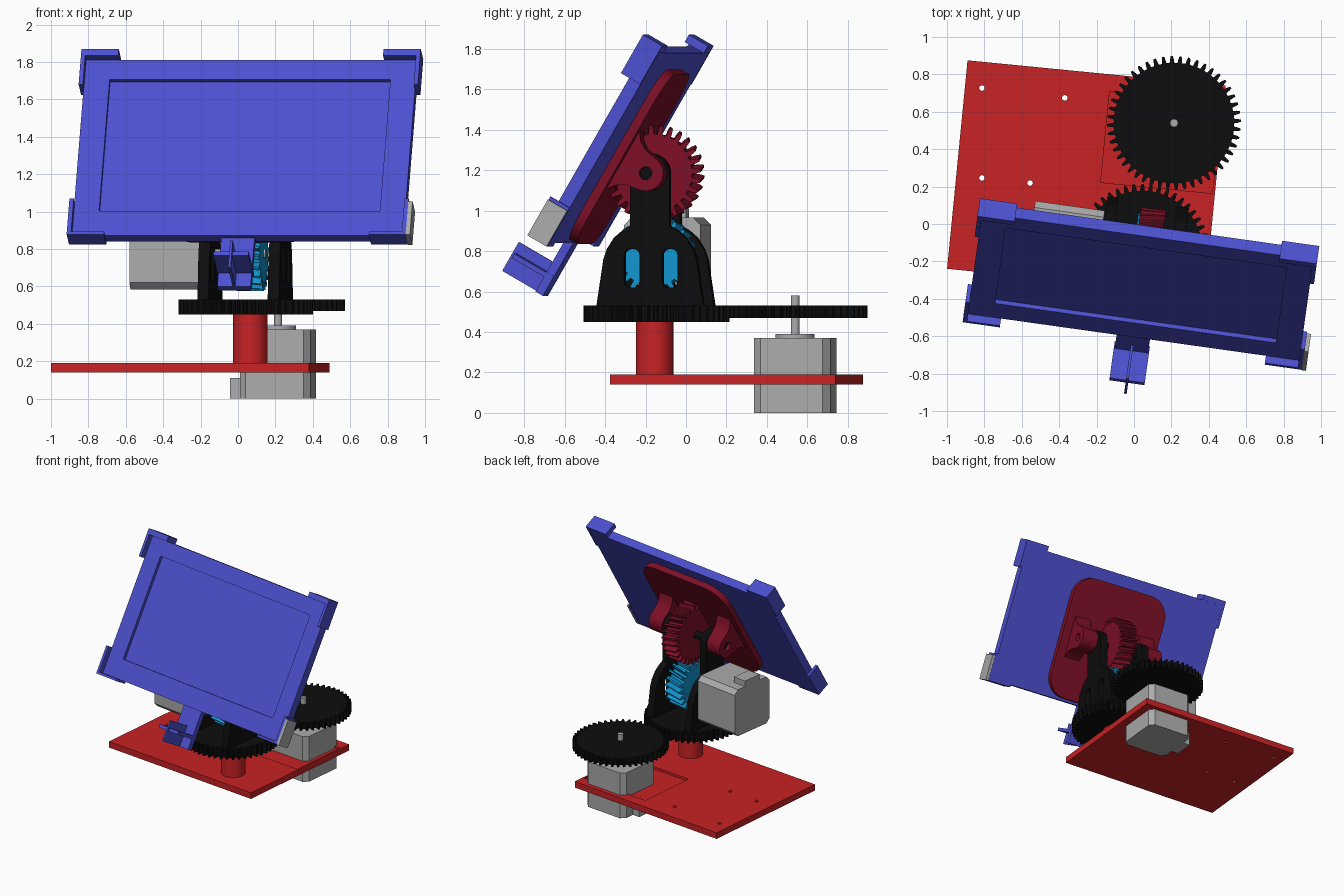
import bpy, bmesh
from math import sin, cos, pi, radians
from mathutils import Matrix, Vector

if "Cube" in bpy.data.objects:
    bpy.data.objects.remove(bpy.data.objects["Cube"])


def material(name, rgb):
    m = bpy.data.materials.new(name)
    m.diffuse_color = (*rgb, 1)
    m.use_nodes = True
    m.node_tree.nodes["Principled BSDF"].inputs["Base Color"].default_value = m.diffuse_color
    return m


BLUE = material("blue", (0.072, 0.08, 0.62))
RED = material("red", (0.58, 0.016, 0.018))
CRIMSON = material("crimson", (0.21, 0.005, 0.02))
BLACK = material("black", (0.004, 0.004, 0.004))
GREY = material("grey", (0.41, 0.41, 0.41))
CYAN = material("cyan", (0.006, 0.30, 0.62))

# Frames: base yaw, head yaw, tilted screen (y = towards back, z = up the screen)
BASE = Matrix.Translation((-0.255, 0.25, 0)) @ Matrix.Rotation(radians(-5.6), 4, 'Z')
MOTOR = Matrix.Translation((0.214, 0.54, 0)) @ Matrix.Rotation(radians(-5.6), 4, 'Z')
HEAD = Matrix.Translation((0.05, -0.15, 0)) @ Matrix.Rotation(radians(-8), 4, 'Z')
AXLE = HEAD @ Matrix.Translation((0, 0, 1.185))
TILT = AXLE @ Matrix.Rotation(radians(-30), 4, 'X')


def prism(name, pts, lo, hi, axis, frame, mat, twist=0, smooth=False):
    """Extrude a 2D outline along an axis, optionally twisting the far end."""
    def place(a, b, h):
        return {'X': (h, a, b), 'Y': (a, h, b), 'Z': (a, b, h)}[axis]
    bm = bmesh.new()
    c, s = cos(twist), sin(twist)
    r0 = [bm.verts.new(place(a, b, lo)) for a, b in pts]
    r1 = [bm.verts.new(place(a * c - b * s, a * s + b * c, hi)) for a, b in pts]
    n = len(pts)
    bm.faces.new(r0[::-1])
    bm.faces.new(r1)
    for i in range(n):
        j = (i + 1) % n
        bm.faces.new((r0[i], r0[j], r1[j], r1[i]))
    bmesh.ops.recalc_face_normals(bm, faces=bm.faces)
    me = bpy.data.meshes.new(name)
    bm.to_mesh(me)
    bm.free()
    me.materials.append(mat)
    ob = bpy.data.objects.new(name, me)
    ob.matrix_world = frame
    bpy.context.collection.objects.link(ob)
    if smooth:
        bpy.ops.object.select_all(action='DESELECT')
        ob.select_set(True)
        bpy.context.view_layer.objects.active = ob
        bpy.ops.object.shade_smooth_by_angle(angle=radians(30))
    return ob


def rect(x0, x1, y0, y1):
    return [(x0, y0), (x1, y0), (x1, y1), (x0, y1)]


def box(name, x, y, z, frame, mat):
    return prism(name, rect(*x, *y), *z, 'Z', frame, mat)


def arc(cx, cy, r, a0, a1, n):
    return [(cx + r * cos(radians(a0 + (a1 - a0) * i / n)),
             cy + r * sin(radians(a0 + (a1 - a0) * i / n))) for i in range(n + 1)]


def circle(r, cx=0, cy=0, n=32):
    return arc(cx, cy, r, 0, 360, n)[:-1]


def rounded(x0, x1, y0, y1, r, n=8):
    return (arc(x1 - r, y1 - r, r, 0, 90, n) + arc(x0 + r, y1 - r, r, 90, 180, n)
            + arc(x0 + r, y0 + r, r, 180, 270, n) + arc(x1 - r, y0 + r, r, 270, 360, n))


def gear_outline(r, depth, teeth):
    pts = []
    for i in range(teeth):
        for f, rad in ((-.30, r - depth), (-.22, r - depth * .45), (-.12, r),
                       (.12, r), (.22, r - depth * .45), (.30, r - depth)):
            a = 2 * pi * (i + f) / teeth
            pts.append((rad * cos(a), rad * sin(a)))
    return pts


def cut(target, *cutters):
    for c in cutters:
        mod = target.modifiers.new("cut", 'BOOLEAN')
        mod.operation = 'DIFFERENCE'
        mod.solver = 'EXACT'
        mod.object = c
        c.hide_render = True
        c.hide_viewport = True


def chamfered(h, c=0.035):
    return [(h, -h + c), (h, h - c), (h - c, h), (-h + c, h),
            (-h, h - c), (-h, -h + c), (-h + c, -h), (h - c, -h)]


# Base plate with motor pocket and screw holes
plate = box("base_plate", (-0.693, 0.693), (-0.56, 0.56), (0.14, 0.19), BASE, RED)
I = Matrix()
cut(plate, box("pocket_cutter", (-0.37, 0.23), (-0.245, 0.245), (0.17, 0.25),
               Matrix.Translation((0.214, 0.43, 0)) @ Matrix.Rotation(radians(-5.6), 4, 'Z'), RED),
    *[prism("hole_cutter", circle(0.015, x, y, 16), 0.1, 0.25, 'Z', I, RED)
      for x, y in ((-0.813, 0.727), (-0.37, 0.674), (-0.813, 0.246), (-0.556, 0.219))])
prism("post", circle(0.092, 0.066, -0.155, 48), 0.17, 0.46, 'Z', I, RED, smooth=True)

# Pan motor and its gear
prism("pan_motor", chamfered(0.19), 0, 0.37, 'Z', MOTOR, GREY)
box("pan_motor_connector", (-0.25, -0.18), (-0.08, 0.08), (0, 0.11), MOTOR, GREY)
prism("pan_motor_boss", circle(0.097), 0.37, 0.39, 'Z', MOTOR, GREY, smooth=True)
prism("pan_motor_shaft", circle(0.022, n=16), 0.38, 0.58, 'Z', MOTOR, GREY, smooth=True)
prism("pan_drive_gear", gear_outline(0.358, 0.036, 48), 0.47, 0.53, 'Z', MOTOR, BLACK)

# Turntable gear with two windowed uprights
TABLE = Matrix.Translation((0.042, -0.146, 0)) @ Matrix.Rotation(radians(-8), 4, 'Z')
prism("turntable_gear", gear_outline(0.36, 0.036, 48), 0.45, 0.53, 'Z', TABLE, BLACK)
half = [(0.268, 0.52), (0.232, 0.76), (0.215, 0.81), (0.18, 0.865), (0.14, 0.9), (0.098, 0.925)]
outline = half + arc(0, 1.185, 0.098, 0, 180, 16) + [(-a, b) for a, b in half[::-1]]
for lo, hi in ((-0.232, -0.172), (0.147, 0.209)):
    up = prism("upright", outline, lo, hi, 'X', HEAD, BLACK)
    cut(up, *[prism("window_cutter", rounded(c - 0.038, c + 0.038, 0.62, 0.81, 0.03, 5),
                    lo - 0.02, hi + 0.02, 'X', HEAD, BLACK) for c in (-0.09, 0.1)])

# Tilt motor with pinion
prism("tilt_motor", [(a, b + 0.775) for a, b in chamfered(0.19)], -0.61, -0.235, 'X', HEAD, GREY)
box("tilt_motor_connector", (-0.61, -0.5), (-0.08, 0.08), (0.96, 1.01), HEAD, GREY)
PINION = HEAD @ Matrix.Translation((0, 0, 0.775))
prism("pinion_shaft", circle(0.025, n=16), -0.24, 0.1, 'X', PINION, GREY, smooth=True)
prism("pinion", gear_outline(0.2, 0.045, 22), -0.055, 0.09, 'X', PINION, CYAN, twist=0.12)

# Screen mount: rounded plate, ears, pivot pin and tilt gear
prism("mount_plate", rounded(-0.41, 0.43, -0.48, 0.49, 0.17), -0.18, -0.13, 'Y', TILT, CRIMSON, smooth=True)
ear = arc(0, 0, 0.088, -75, 75, 14) + [(-0.06, 0.1), (-0.1, 0.125), (-0.14, 0.18),
                                       (-0.14, -0.18), (-0.1, -0.125), (-0.06, -0.1)]
for s in (-1, 1):
    lo, hi = sorted((s * 0.225, s * 0.36))
    e = prism("mount_ear", ear, lo, hi, 'X', TILT, CRIMSON, smooth=True)
    cut(e, prism("pivot_cutter", circle(0.032, n=20), lo - 0.02, hi + 0.02, 'X', TILT, CRIMSON))
prism("pivot_pin", circle(0.03, n=20), -0.33, 0.33, 'X', TILT, BLACK, smooth=True)
tg = prism("tilt_gear", gear_outline(0.238, 0.045, 28), -0.045, 0.09, 'X', TILT, CRIMSON, twist=-0.1)
bm = bmesh.new()
bm.from_mesh(tg.data)
bmesh.ops.bisect_plane(bm, geom=bm.verts[:] + bm.edges[:] + bm.faces[:],
                       plane_co=(0, -0.15, 0), plane_no=(0, 1, 0), clear_inner=True)
bm.to_mesh(tg.data)
bm.free()

# Screen panel with recessed display
CX = 0.011
panel = box("screen_panel", (CX - 0.895, CX + 0.895), (-0.24, -0.175), (-0.5, 0.585), TILT, BLUE)
cut(panel, box("display_cutter", (CX - 0.758, CX + 0.758), (-0.4, -0.215), (-0.349, 0.464), TILT, BLUE))

# Corner clips
for s in (-1, 1):
    for edge, outer, d in ((0.585, 0.627, 1), (-0.5, -0.518, -1)):
        x = [CX + s * v for v in (0.893, 0.916, 0.715)]
        clip = [(x[1], outer), (x[2], outer), (x[2], edge), (x[0], edge),
                (x[0], outer - d * 0.22), (x[1], outer - d * 0.22)]
        prism("corner_clip", clip, -0.285, -0.174, 'Y', TILT, BLUE)
box("side_tag", (CX + 0.915, CX + 0.938), (-0.286, -0.175), (-0.52, -0.315), TILT, GREY)

# Lower bracket: tongue, cross tray and fin
box("bracket_tongue", (-0.08, 0.1), (-0.215, -0.172), (-0.80, -0.49), TILT, BLUE)
box("bracket_tray", (-0.085, 0.105), (-0.40, -0.172), (-0.715, -0.69), TILT, BLUE)
box("bracket_fin", (0.003, 0.017), (-0.42, -0.172), (-0.80, -0.635), TILT, BLUE)
